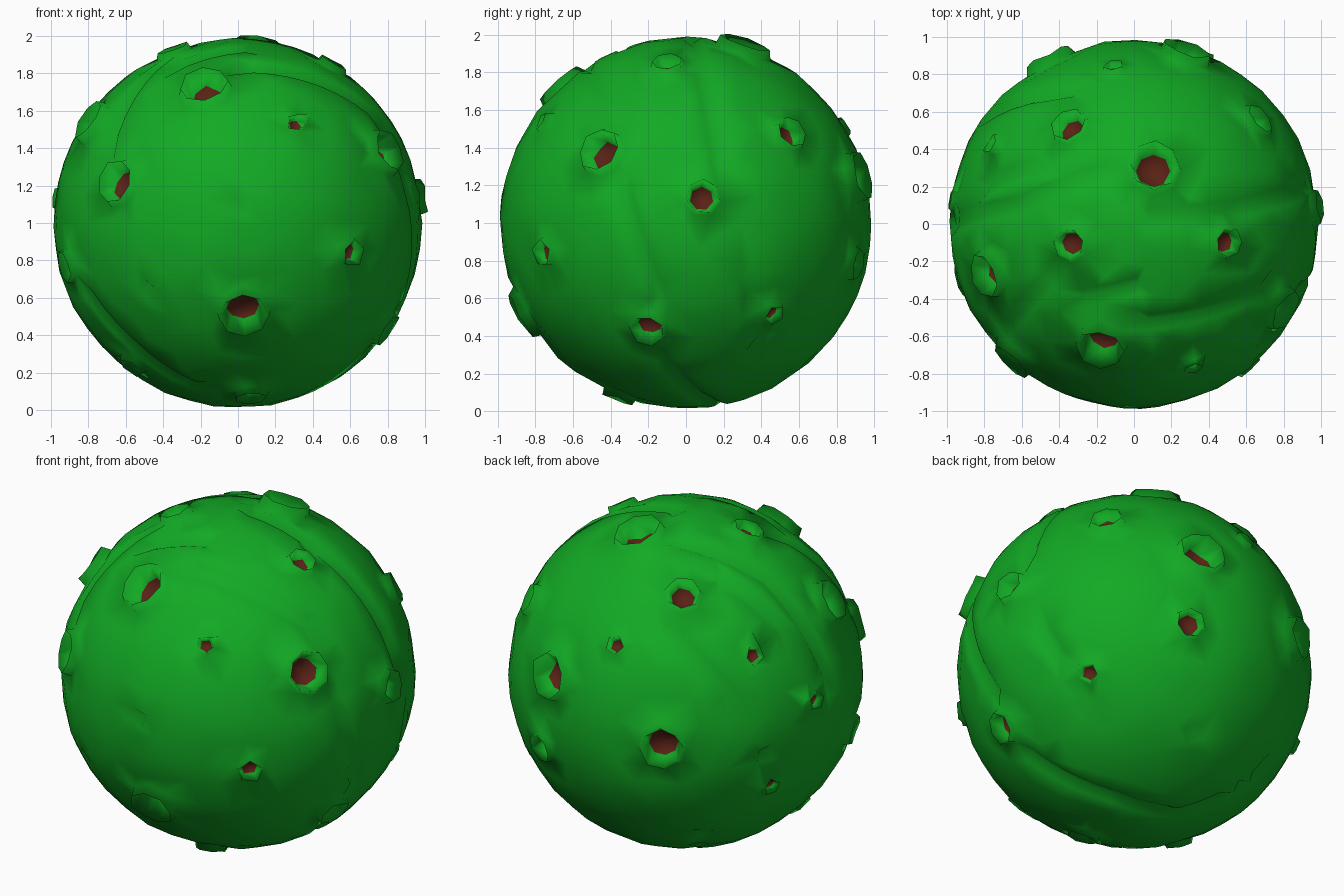
import bpy, bmesh, math, random
from mathutils import Vector

if "Cube" in bpy.data.objects:
    bpy.data.objects.remove(bpy.data.objects["Cube"])

random.seed(4)
RAD = 0.985

# craters: x, y, z direction from the centre, outer radius
CRATERS = [
    (-.18, -.66, .73, .155), (-.65, -.72, .22, .14), (.03, -.87, -.49, .155),
    (.62, -.77, -.16, .085), (.79, -.45, .38, .14), (-.79, -.27, .54, .14),
    (-.92, -.30, -.23, .10), (-.57, -.29, -.77, .09), (.07, -.36, -.93, .10),
    (.78, -.20, -.56, .11), (.50, -.10, .84, .095), (.985, .09, .14, .11),
    (.67, .56, .48, .105), (.28, .92, .25, .155), (.35, .91, -.22, .10),
    (.73, .47, -.49, .07), (.11, .31, .94, .16), (-.35, .53, .77, .115),
    (-.35, -.11, .93, .10), (-.46, .89, -.01, .145), (-.98, .13, .13, .065),
    (-.77, .43, .47, .065), (-.11, .85, .515, .065), (.32, -.78, .545, .06),
    (-.86, .39, -.34, .06)]

# small dents
DENTS = [(.01, -.99, .10), (-.50, -.79, -.36), (-.87, .48, -.10),
         (.11, .66, -.74), (-.41, .44, -.80)]

# grooves: points joined by arcs over the surface
GROOVES = [
    [(.88, -.37, .29), (.90, -.14, -.41), (.665, -.12, -.735), (.25, .12, -.96),
     (-.15, .22, -.96), (-.52, .555, -.645)],
    [(.08, .03, 1), (.5, .07, .86), (.88, .17, .42), (.96, .2, .2)],
    [(-.99, -.02, .1), (-.62, .10, .78), (-.08, .3, .95)],
    [(-.72, .62, .3), (-.45, .70, .55), (-.2, .73, .65)],
    [(-.8, .2, .56), (-.35, .34, .87)],
    [(.08, -.53, .84), (.45, -.46, .77), (.78, -.3, .55)],
    [(-.9, -.39, -.19), (-.58, -.49, -.65), (-.15, -.38, -.91)],
    [(-.68, -.55, .48), (-.4, -.24, .88)],
    [(-.28, -.4, .87), (.13, -.3, .94)],
    [(.9, .3, -.2), (.8, .38, -.46), (.6, .42, -.7)]]

points = []                      # (unit direction, height, role)


def frame(n):
    t = n.orthogonal().normalized()
    return t, n.cross(t)


def ring(n, r, count, height, role, phase, jitter=0.0):
    t, b = frame(n)
    for i in range(count):
        a = phase + math.tau * i / count
        rr = r * random.uniform(1 - jitter, 1 + jitter)
        p = n + (t * math.cos(a) + b * math.sin(a)) * rr
        points.append((p.normalized(), height * random.uniform(.7, 1.2), role))


# crater rings: foot, raised rim, sunken floor
keep_out = []
for x, y, z, r in CRATERS:
    n = Vector((x, y, z)).normalized()
    sides = 8 if r > .13 else 7 if r > .09 else 5
    k = r / .15
    ph = random.uniform(0, 6)
    ring(n, r, sides, -.012 * k, "crust", ph, .06)
    ring(n, r * .83, sides, .04 * k, "crust", ph, .04)
    ring(n, r * .62, sides, -.075 * k, "floor", ph)
    points.append((n, -.085 * k, "floor"))
    keep_out.append((n, r * 1.15 + .04))

# dents
for d in DENTS:
    n = Vector(d).normalized()
    points.append((n, -.045, "crust"))
    ring(n, .06, 4, .005, "crust", random.uniform(0, 6), .25)
    keep_out.append((n, .10))


def is_free(p):
    return all((p - c).length > r for c, r in keep_out)


# groove bottoms with a shoulder on either side
trough = []
for path in GROOVES:
    path = [Vector(p).normalized() for p in path]
    for a, b in zip(path, path[1:]):
        steps = max(1, round(a.angle(b) / .11))
        side = a.cross(b).normalized()
        for i in range(steps):
            p = a.slerp(b, i / steps)
            if not is_free(p):
                continue
            points.append((p, -.032, "crust"))
            for s in (-.05, .05):
                q = (p + side * s).normalized()
                if is_free(q):
                    points.append((q, .002, "crust"))
            trough.append((p, .095))
keep_out += trough

# even points over the remaining surface
ball = bmesh.new()
bmesh.ops.create_icosphere(ball, subdivisions=4, radius=1)
for v in ball.verts:
    p = v.co.normalized()
    p = (p + Vector([random.uniform(-.025, .025) for _ in range(3)])).normalized()
    if is_free(p):
        points.append((p, random.uniform(-.004, .006), "crust"))
ball.free()

# the hull of points on a sphere is an even triangulation; then lift each point
bm = bmesh.new()
verts = [bm.verts.new(p) for p, h, role in points]
bmesh.ops.convex_hull(bm, input=verts, use_existing_faces=False)
floor = set()
for v, (p, h, role) in zip(verts, points):
    v.co = p * (RAD + h) + Vector((0, 0, 1))
    if role == "floor":
        floor.add(v)
for f in bm.faces:
    f.smooth = True
    f.material_index = int(all(v in floor for v in f.verts))
loose = [v for v in bm.verts if not v.link_faces]
bmesh.ops.delete(bm, geom=loose, context='VERTS')
bmesh.ops.recalc_face_normals(bm, faces=bm.faces)

mesh = bpy.data.meshes.new("cratered_planet")
bm.to_mesh(mesh)
bm.free()
planet = bpy.data.objects.new("cratered_planet", mesh)
bpy.context.collection.objects.link(planet)

# green crust, red-brown crater floors
for name, colour in (("crust_green", (.006, .40, .018, 1)),
                     ("crater_brown", (.10, .016, .008, 1))):
    m = bpy.data.materials.new(name)
    m.diffuse_color = colour
    m.use_nodes = True
    m.node_tree.nodes["Principled BSDF"].inputs["Base Color"].default_value = m.diffuse_color
    mesh.materials.append(m)
